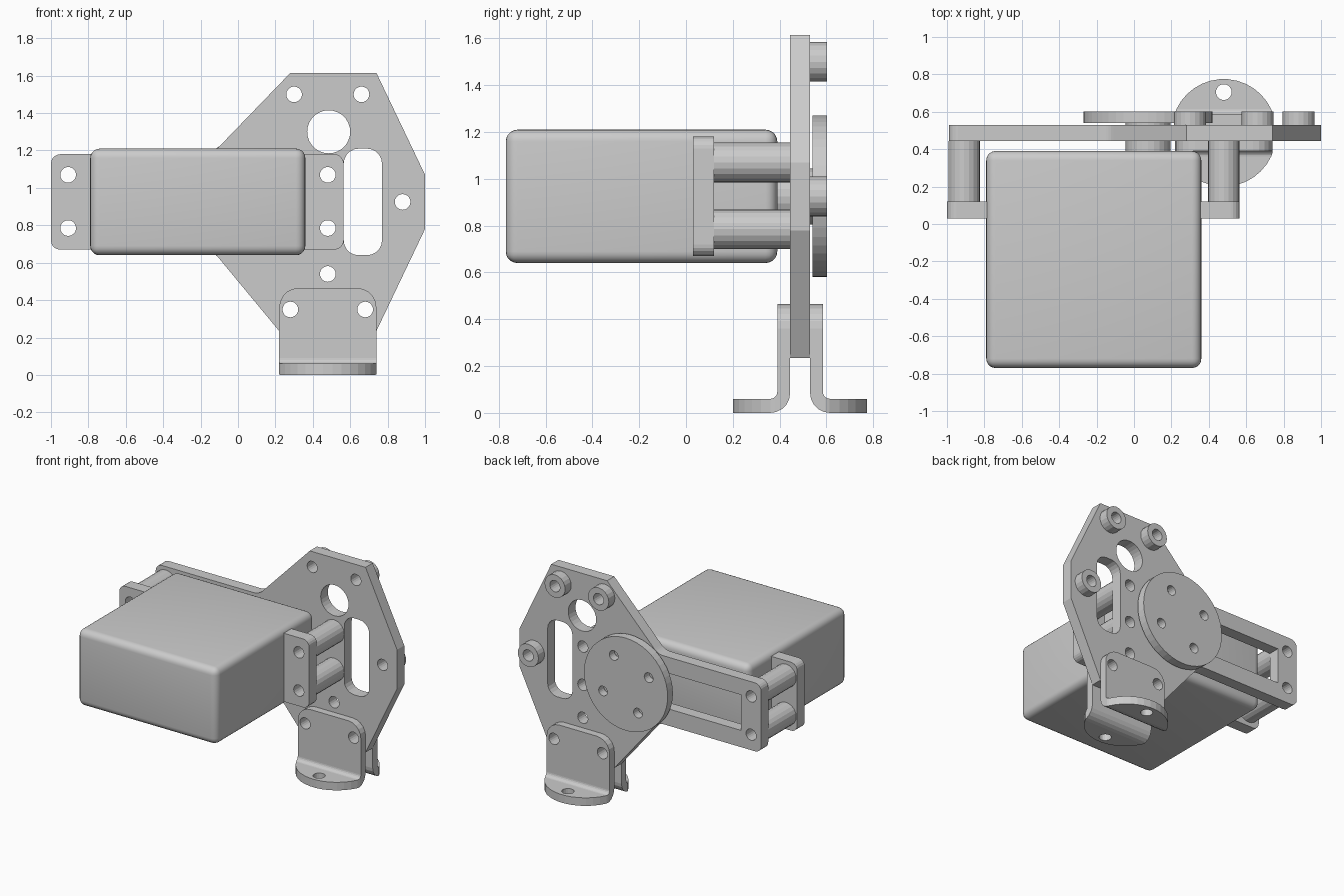
import bpy, bmesh
from math import sin, cos, pi, radians
from mathutils import Vector

if "Cube" in bpy.data.objects:
    bpy.data.objects.remove(bpy.data.objects["Cube"])

HOLE = 0.042


def circle(u, v, r, n=20):
    return [(u + r * cos(2 * pi * i / n), v + r * sin(2 * pi * i / n)) for i in range(n)]


def rounded(points, seg=5):
    """Polygon from (u, v, radius) corners, filleting where radius > 0."""
    out = []
    for i, (u, v, r) in enumerate(points):
        p = Vector((u, v))
        if r == 0:
            out.append((u, v))
            continue
        a = (Vector(points[i - 1][:2]) - p).normalized()
        b = (Vector(points[(i + 1) % len(points)][:2]) - p).normalized()
        half = a.angle(b) / 2
        c = p + (a + b).normalized() * (r / sin(half))
        s = p + a * (a.dot(c - p)) - c
        e = p + b * (b.dot(c - p)) - c
        for k in range(seg + 1):
            t = k / seg
            ang = s.angle(e)
            d = (s * sin((1 - t) * ang) + e * sin(t * ang)) / sin(ang)
            out.append(tuple(c + d))
    return out


def rect(u0, v0, u1, v1, r=0):
    return rounded([(u0, v0, r), (u1, v0, r), (u1, v1, r), (u0, v1, r)])


def prism(name, loops, axis, a, b):
    """Extrude an outline (first loop) with holes (other loops) from a to b along axis."""
    cu = bpy.data.curves.new(name, 'CURVE')
    cu.dimensions = '2D'
    cu.fill_mode = 'BOTH'
    cu.extrude = (b - a) / 2
    for loop in loops:
        sp = cu.splines.new('POLY')
        sp.points.add(len(loop) - 1)
        for pt, (u, v) in zip(sp.points, loop):
            pt.co = (u, v, 0, 1)
        sp.use_cyclic_u = True
    tmp = bpy.data.objects.new(name + "_curve", cu)
    bpy.context.collection.objects.link(tmp)
    dg = bpy.context.evaluated_depsgraph_get()
    me = bpy.data.meshes.new_from_object(tmp.evaluated_get(dg))
    bpy.data.objects.remove(tmp)
    bm = bmesh.new()
    bm.from_mesh(me)
    mid = (a + b) / 2
    for vert in bm.verts:
        u, v, w = vert.co
        w += mid
        vert.co = {'X': (w, u, v), 'Y': (u, w, v), 'Z': (u, v, w)}[axis]
    bmesh.ops.remove_doubles(bm, verts=bm.verts, dist=1e-4)
    bmesh.ops.recalc_face_normals(bm, faces=bm.faces)
    for f in bm.faces:
        f.smooth = False
    bm.to_mesh(me)
    bm.free()
    me.name = name
    ob = bpy.data.objects.new(name, me)
    bpy.context.collection.objects.link(ob)
    return ob


def apply_modifiers(ob):
    dg = bpy.context.evaluated_depsgraph_get()
    ob.data = bpy.data.meshes.new_from_object(ob.evaluated_get(dg))
    ob.modifiers.clear()


def intersect(ob, cutter):
    m = ob.modifiers.new("trim", 'BOOLEAN')
    m.operation = 'INTERSECT'
    m.solver = 'EXACT'
    m.object = cutter
    apply_modifiers(ob)
    bpy.data.objects.remove(cutter)


# Motor housing: rounded box
bpy.ops.mesh.primitive_cube_add(size=1, location=(-0.215, -0.19, 0.925))
body = bpy.context.object
body.name = "motor_body"
body.scale = (1.15, 1.16, 0.57)
bpy.ops.object.transform_apply(location=False, rotation=False, scale=True)
bev = body.modifiers.new("round", 'BEVEL')
bev.width = 0.05
bev.segments = 5
apply_modifiers(body)
bpy.ops.object.shade_smooth_by_angle(angle=radians(35))

# Mounting ears on both sides of the housing, with standoffs to the plate
COLS, ROWS = (-0.908, 0.48), (1.07, 0.785)
for side, x, x0, x1 in (("left", COLS[0], -1.0, -0.74), ("right", COLS[1], 0.31, 0.565)):
    holes = [circle(x, z, HOLE) for z in ROWS]
    prism(side + "_motor_ear", [rect(x0, 0.67, x1, 1.18, 0.05)] + holes, 'Y', 0.03, 0.12)
    for z in ROWS:
        prism(side + "_standoff", [circle(x, z, 0.085), circle(x, z, HOLE)], 'Y', 0.12, 0.445)

# Mounting plate with slotted arm
SPACERS = ((0.3, 1.5), (0.66, 1.5), (0.88, 0.925))
outline = rounded([(0.28, 1.615, 0), (0.74, 1.615, 0), (1.0, 1.07, 0), (1.0, 0.78, 0),
                   (0.74, 0.235, 0), (0.22, 0.235, 0), (-0.14, 0.67, 0.1), (-0.99, 0.67, 0.05),
                   (-0.99, 1.18, 0.05), (-0.14, 1.18, 0.1)])
small = [(x, z) for x in COLS for z in ROWS] + list(SPACERS)
small += [(0.48, 0.54), (0.28, 0.35), (0.68, 0.35)]
cuts = [circle(x, z, HOLE) for x, z in small]
cuts += [circle(0.485, 1.3, 0.115, 28), rect(0.565, 0.64, 0.77, 1.21, 0.08),
         rect(-0.825, 0.795, 0.25, 1.06)]
prism("mounting_plate", [outline] + cuts, 'Y', 0.445, 0.53)

# Spacers on the back of the plate
for x, z in SPACERS:
    prism("spacer", [circle(x, z, 0.085), circle(x, z, HOLE)], 'Y', 0.53, 0.602)

# Motor shaft and output disc
CX, CZ = 0.075, 0.925
prism("motor_shaft", [circle(CX, CZ, 0.12, 24)], 'Y', 0.38, 0.54)
bolts = [circle(CX + 0.213 * cos(radians(62 + 90 * k)), CZ + 0.213 * sin(radians(62 + 90 * k)), 0.036)
         for k in range(4)]
prism("output_disc", [circle(CX, CZ, 0.345, 48)] + bolts, 'Y', 0.54, 0.602)

# Two bent foot brackets, mirrored about the plate
for name, mirror in (("back_foot_bracket", False), ("front_foot_bracket", True)):
    def my(y):
        return 0.975 - y if mirror else y
    ell = rounded([(my(y), z, r) for y, z, r in ((0.53, 0.6, 0), (0.53, 0, 0.085), (0.8, 0, 0),
                                                (0.8, 0.06, 0), (0.585, 0.06, 0.03), (0.585, 0.6, 0))])
    foot = prism(name, [ell], 'X', 0.1, 0.86)
    front = rounded([(0.22, -0.1, 0), (0.74, -0.1, 0), (0.74, 0.465, 0.105), (0.22, 0.465, 0.105)])
    intersect(foot, prism("cut", [front, circle(0.28, 0.35, HOLE), circle(0.68, 0.35, HOLE)],
                          'Y', 0.0, 1.0))
    arc = [(0.48 + 0.28 * cos(radians(a)), 0.495 + 0.28 * sin(radians(a))) for a in range(15, 166, 10)]
    top = [(0.05, 0.4), (0.9, 0.4), (0.9, arc[0][1])] + arc + [(0.05, arc[-1][1])]
    top = [(x, my(y)) for x, y in top]
    intersect(foot, prism("cut", [top, circle(0.48, my(0.705), HOLE)], 'Z', -0.1, 0.7))
